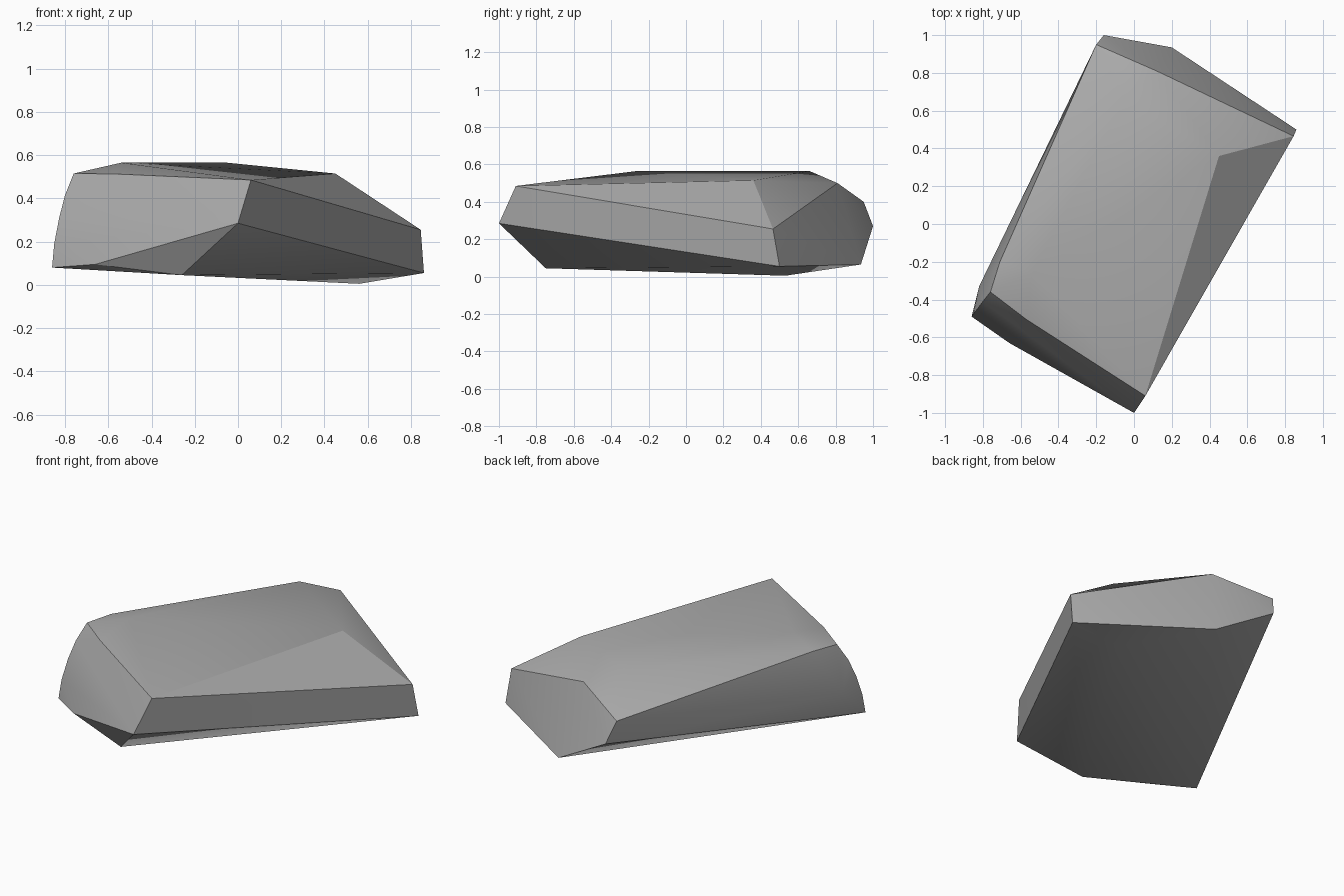
import bpy
import bmesh
import math

if "Cube" in bpy.data.objects:
    bpy.data.objects.remove(bpy.data.objects["Cube"], do_unlink=True)


def make_material(name, colour):
    mat = bpy.data.materials.new(name)
    mat.use_nodes = True
    mat.diffuse_color = colour
    bsdf = mat.node_tree.nodes["Principled BSDF"]
    bsdf.inputs["Base Color"].default_value = colour
    bsdf.inputs["Roughness"].default_value = 0.9
    return mat


def hull_object(name, outlines, mat):
    """Wrap a set of corner outlines in one convex faceted stone."""
    bm = bmesh.new()
    for outline in outlines:
        for corner in outline:
            bm.verts.new(corner)
    result = bmesh.ops.convex_hull(bm, input=bm.verts)
    loose = {v for v in result["geom_interior"] + result["geom_unused"]
             if isinstance(v, bmesh.types.BMVert) and v.is_valid}
    bmesh.ops.delete(bm, geom=list(loose), context="VERTS")
    bmesh.ops.recalc_face_normals(bm, faces=bm.faces)
    mesh = bpy.data.meshes.new(name)
    bm.to_mesh(mesh)
    bm.free()
    mesh.materials.append(mat)
    obj = bpy.data.objects.new(name, mesh)
    bpy.context.collection.objects.link(obj)
    return obj


# Underside, running round from the front
base = [(-.26, -.75, .045), (.56, .53, .005), (.86, .5, .055),
        (.2, .935, .065), (-.86, -.49, .08), (-.66, -.63, .095)]

# Widest girdle at the front, right end and back
girdle = [(0, -1, .285), (.845, .465, .255), (-.16, 1, .27),
          (-.2, .95, .4), (-.82, -.33, .25)]

# Rounded edge at the narrow front corner
rounded_edge = [(-.85, -.475, .19), (-.827, -.447, .31), (-.8, -.41, .415)]

# Shoulder around the top
shoulder = [(.06, -.91, .485), (-.57, -.505, .513), (-.76, -.36, .515),
            (-.71, -.2, .52), (.12, .81, .5), (.45, .36, .515)]

# Crown ridge
crown = [(-.54, -.26, .565), (-.05, .66, .565)]

stone = make_material("stone grey", (.4, .4, .4, 1))
rock = hull_object("rock", [base, girdle, rounded_edge, shoulder, crown], stone)

# Smooth the gentle bends, keep the chipped edges crisp
bpy.ops.object.select_all(action="DESELECT")
rock.select_set(True)
bpy.context.view_layer.objects.active = rock
bpy.ops.object.shade_smooth_by_angle(angle=math.radians(30))
